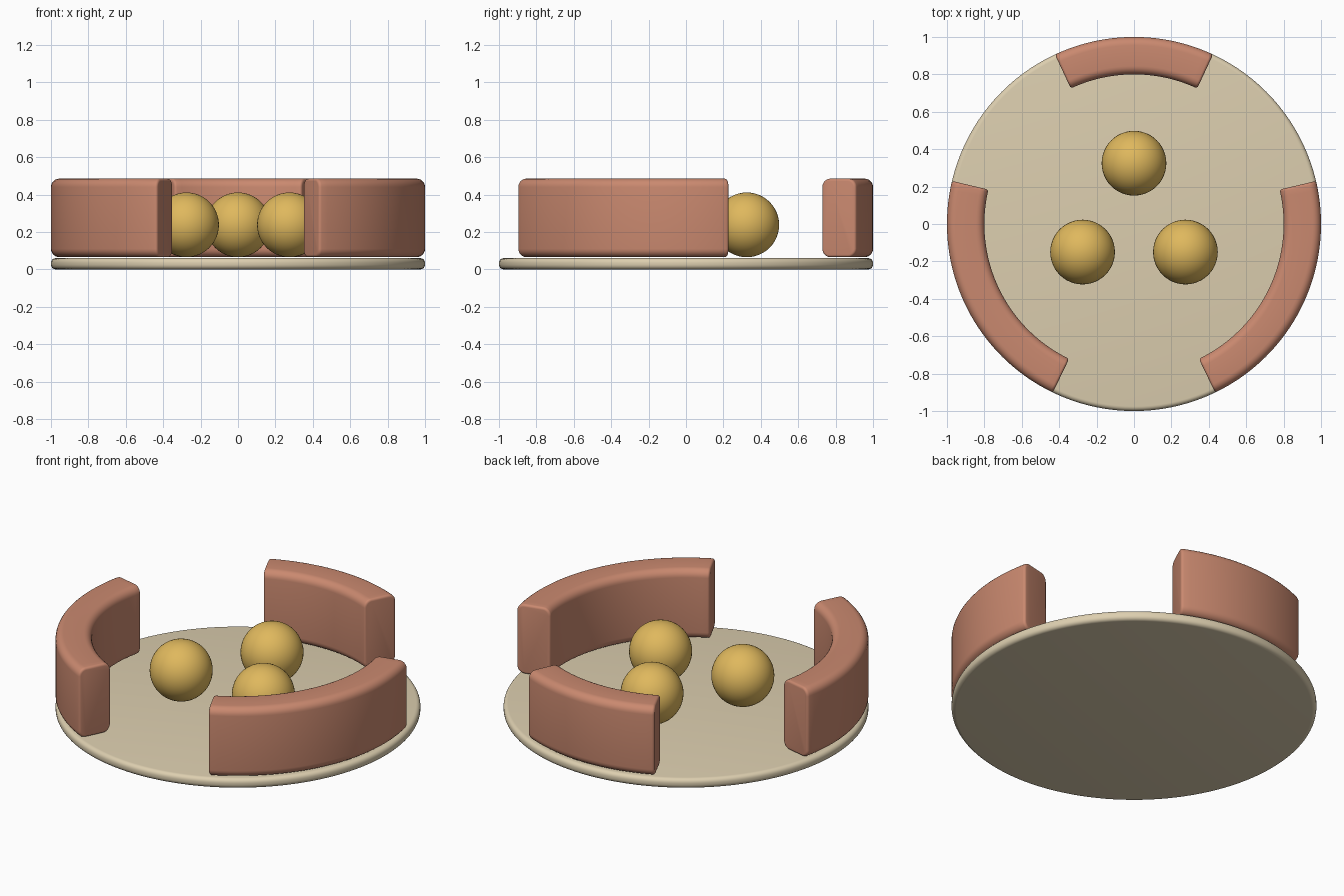
import bpy
import bmesh
from math import sin, cos, pi, radians

cube = bpy.data.objects.get("Cube")
if cube:
    bpy.data.objects.remove(cube, do_unlink=True)


def material(name, rgb):
    mat = bpy.data.materials.new(name)
    mat.use_nodes = True
    color = (*rgb, 1)
    mat.diffuse_color = color
    mat.node_tree.nodes["Principled BSDF"].inputs["Base Color"].default_value = color
    return mat


cream = material("cream", (0.72, 0.62, 0.43))
terracotta = material("terracotta", (0.59, 0.25, 0.16))
gold = material("gold", (0.74, 0.48, 0.11))


def finish(name, bm, mat):
    bmesh.ops.recalc_face_normals(bm, faces=bm.faces)
    for face in bm.faces:
        face.smooth = True
    mesh = bpy.data.meshes.new(name)
    bm.to_mesh(mesh)
    bm.free()
    mesh.materials.append(mat)
    obj = bpy.data.objects.new(name, mesh)
    bpy.context.collection.objects.link(obj)
    return obj


def rounded_rect(r0, r1, z0, z1, radius, steps=6):
    """Closed cross-section as (distance from axis, height) pairs."""
    corners = [(r1 - radius, z1 - radius), (r0 + radius, z1 - radius),
               (r0 + radius, z0 + radius), (r1 - radius, z0 + radius)]
    return [(cx + radius * cos(pi / 2 * (i + s / steps)),
             cz + radius * sin(pi / 2 * (i + s / steps)))
            for i, (cx, cz) in enumerate(corners) for s in range(steps + 1)]


def curved_wall(name, start, end):
    """Rounded cross-section swept round the axis, with softened ends."""
    edge = 0.014
    soft = [(edge * (1 - cos(t)), edge * (1 - sin(t)))
            for t in (pi / 2 * k / 4 for k in range(5))]
    a, b = radians(start), radians(end)
    # Each ring is (angle, inset)
    first = [(a + along / 0.9, inset) for along, inset in soft]
    last = [(b - along / 0.9, inset) for along, inset in reversed(soft)]
    count = int((end - start) / 2)
    a1, b1 = first[-1][0], last[0][0]
    middle = [(a1 + (b1 - a1) * i / count, 0) for i in range(1, count)]
    bm = bmesh.new()
    rings = []
    for angle, inset in first + middle + last:
        section = rounded_rect(0.8 + inset, 1 - inset, 0.065 + inset,
                               0.485 - inset, 0.045 - inset)
        rings.append([bm.verts.new((r * cos(angle), r * sin(angle), z))
                      for r, z in section])
    for ring, following in zip(rings, rings[1:]):
        for i in range(len(ring)):
            bm.faces.new((ring[i - 1], ring[i], following[i], following[i - 1]))
    bm.faces.new(rings[0])
    bm.faces.new(rings[-1])
    return finish(name, bm, terracotta)


# Round base with a softened rim
bm = bmesh.new()
bmesh.ops.create_cone(bm, cap_ends=True, segments=128, radius1=1, radius2=1, depth=0.06)
bmesh.ops.translate(bm, verts=bm.verts, vec=(0, 0, 0.03))
rim = [e for e in bm.edges if abs(e.verts[0].co.z - e.verts[1].co.z) < 0.001]
bmesh.ops.bevel(bm, geom=rim, offset=0.025, segments=5, profile=0.5, affect='EDGES')
finish("base_disc", bm, cream)

# Three walls round the rim, open at the front and the back corners
curved_wall("back_wall", 65, 115)
curved_wall("left_wall", -64.3, 13.3)
curved_wall("right_wall", 166.7, 244.3)

# Balls resting on the base
for name, x, y in (("back_ball", 0, 0.325),
                   ("left_ball", 0.275, -0.15),
                   ("right_ball", -0.275, -0.15)):
    bm = bmesh.new()
    bmesh.ops.create_uvsphere(bm, u_segments=48, v_segments=24, radius=0.173)
    ball = finish(name, bm, gold)
    ball.location = (x, y, 0.238)
